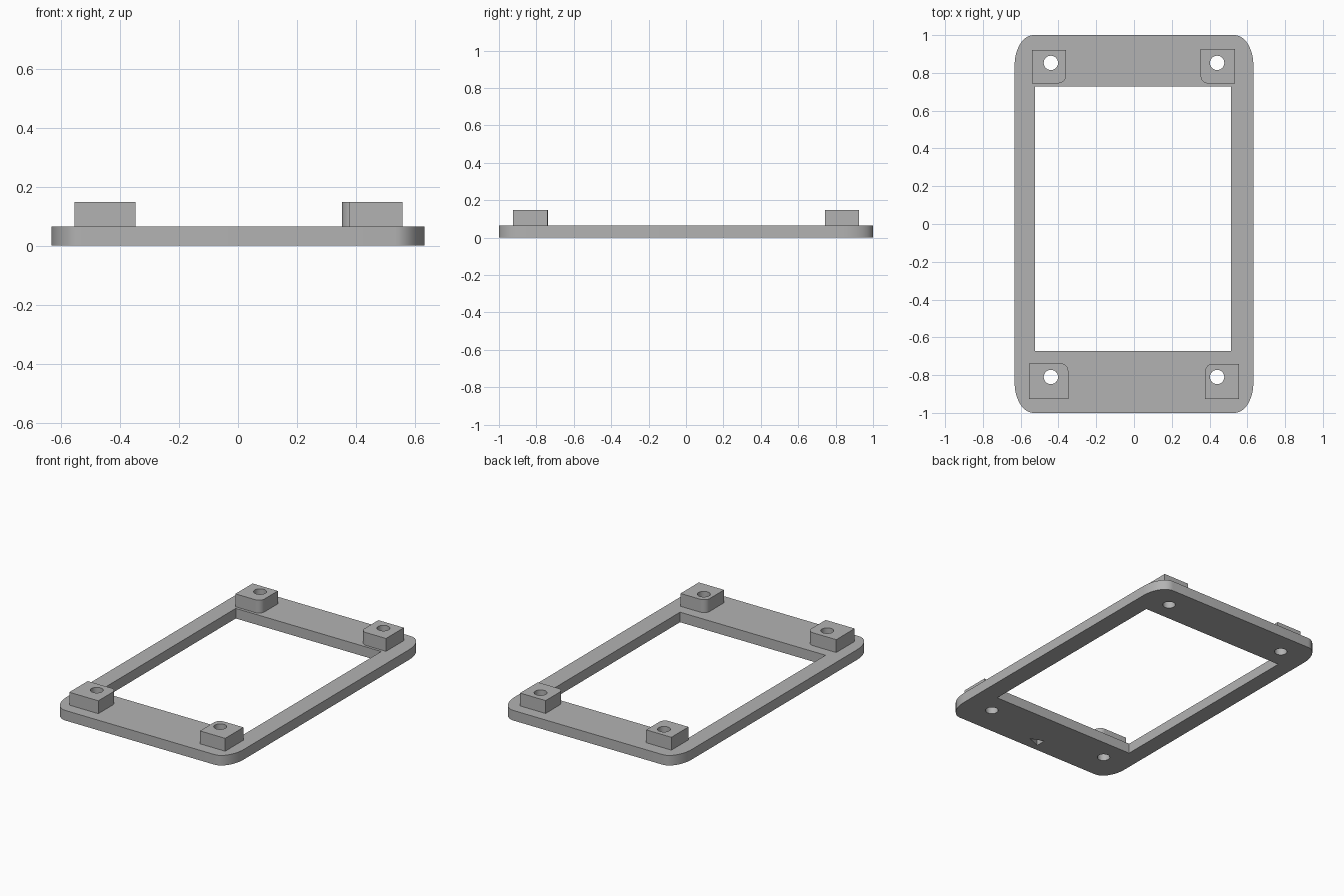
import bpy, bmesh
from math import cos, sin, pi, radians

if "Cube" in bpy.data.objects:
    bpy.data.objects.remove(bpy.data.objects["Cube"], do_unlink=True)

grey = bpy.data.materials.new("plain grey")
grey.use_nodes = True
grey.diffuse_color = (0.45, 0.45, 0.45, 1)
grey.node_tree.nodes["Principled BSDF"].inputs["Base Color"].default_value = grey.diffuse_color

PLATE_TOP = 0.065
BOSS_TOP = 0.148


def prism(name, outline, z0, z1):
    """Upright solid with the given outline."""
    bm = bmesh.new()
    base = bm.faces.new([bm.verts.new((x, y, z0)) for x, y in outline])
    top = bmesh.ops.extrude_face_region(bm, geom=[base])["geom"]
    bmesh.ops.translate(bm, vec=(0, 0, z1 - z0),
                        verts=[v for v in top if isinstance(v, bmesh.types.BMVert)])
    bmesh.ops.recalc_face_normals(bm, faces=bm.faces)
    mesh = bpy.data.meshes.new(name)
    bm.to_mesh(mesh)
    bm.free()
    mesh.materials.append(grey)
    obj = bpy.data.objects.new(name, mesh)
    bpy.context.collection.objects.link(obj)
    return obj


def arc(cx, cy, rx, ry, start, sweep, steps):
    return [(cx + rx * cos(start + sweep * i / steps),
             cy + ry * sin(start + sweep * i / steps)) for i in range(steps + 1)]


def rectangle(x0, x1, y0, y1, rx=0, ry=0, rounded=range(4)):
    """Rectangle, counter-clockwise from the +x +y corner, with chosen corners rounded."""
    corners = [(x1, y1, 1, 1), (x0, y1, -1, 1), (x0, y0, -1, -1), (x1, y0, 1, -1)]
    points = []
    for i, (x, y, sx, sy) in enumerate(corners):
        if rx and i in rounded:
            points += arc(x - sx * rx, y - sy * ry, rx, ry, i * pi / 2, pi / 2, 12)
        else:
            points.append((x, y))
    return points


def circle(x, y, r, sides=32):
    return arc(x, y, r, r, 0, 2 * pi, sides)[:-1]


def cut(target, cutter):
    """Subtract the cutter, apply, and discard it."""
    cutter.hide_render = True
    mod = target.modifiers.new("cut", 'BOOLEAN')
    mod.operation = 'DIFFERENCE'
    mod.solver = 'EXACT'
    mod.object = cutter
    bpy.context.view_layer.update()
    graph = bpy.context.evaluated_depsgraph_get()
    mesh = bpy.data.meshes.new_from_object(target.evaluated_get(graph))
    target.modifiers.clear()
    target.data = mesh
    bpy.data.objects.remove(cutter, do_unlink=True)


# Base frame with its window
frame = prism("base_frame", rectangle(-0.632, 0.632, -1, 1, 0.1, 0.16), 0, PLATE_TOP)
cut(frame, prism("window_cutter", rectangle(-0.525, 0.513, -0.672, 0.727), -0.1, 0.2))

# Small blind triangular recess under the front bar
cut(frame, prism("recess_cutter", [(0.045, -0.922), (-0.04, -0.89), (-0.04, -0.957)], -0.1, 0.04))

# Mounting blocks: the corner facing the middle is rounded, and a screw hole runs through
blocks = [
    ("back_left_block", (0.353, 0.535, 0.744, 0.926), 2, (0.44, 0.853)),
    ("back_right_block", (-0.54, -0.36, 0.745, 0.92), 3, (-0.44, 0.853)),
    ("front_right_block", (-0.555, -0.348, -0.926, -0.738), 0, (-0.44, -0.81)),
    ("front_left_block", (0.377, 0.557, -0.926, -0.74), 1, (0.44, -0.81)),
]
parts = [frame]
for name, bounds, corner, hole in blocks:
    block = prism(name, rectangle(*bounds, 0.04, 0.04, [corner]), PLATE_TOP, BOSS_TOP)
    for part in (frame, block):
        cut(part, prism("hole_cutter", circle(*hole, 0.038), -0.1, 0.3))
    parts.append(block)

# Smooth the curved walls, keep the edges crisp
bpy.ops.object.select_all(action='DESELECT')
for part in parts:
    part.select_set(True)
bpy.context.view_layer.objects.active = frame
bpy.ops.object.shade_smooth_by_angle(angle=radians(30))
